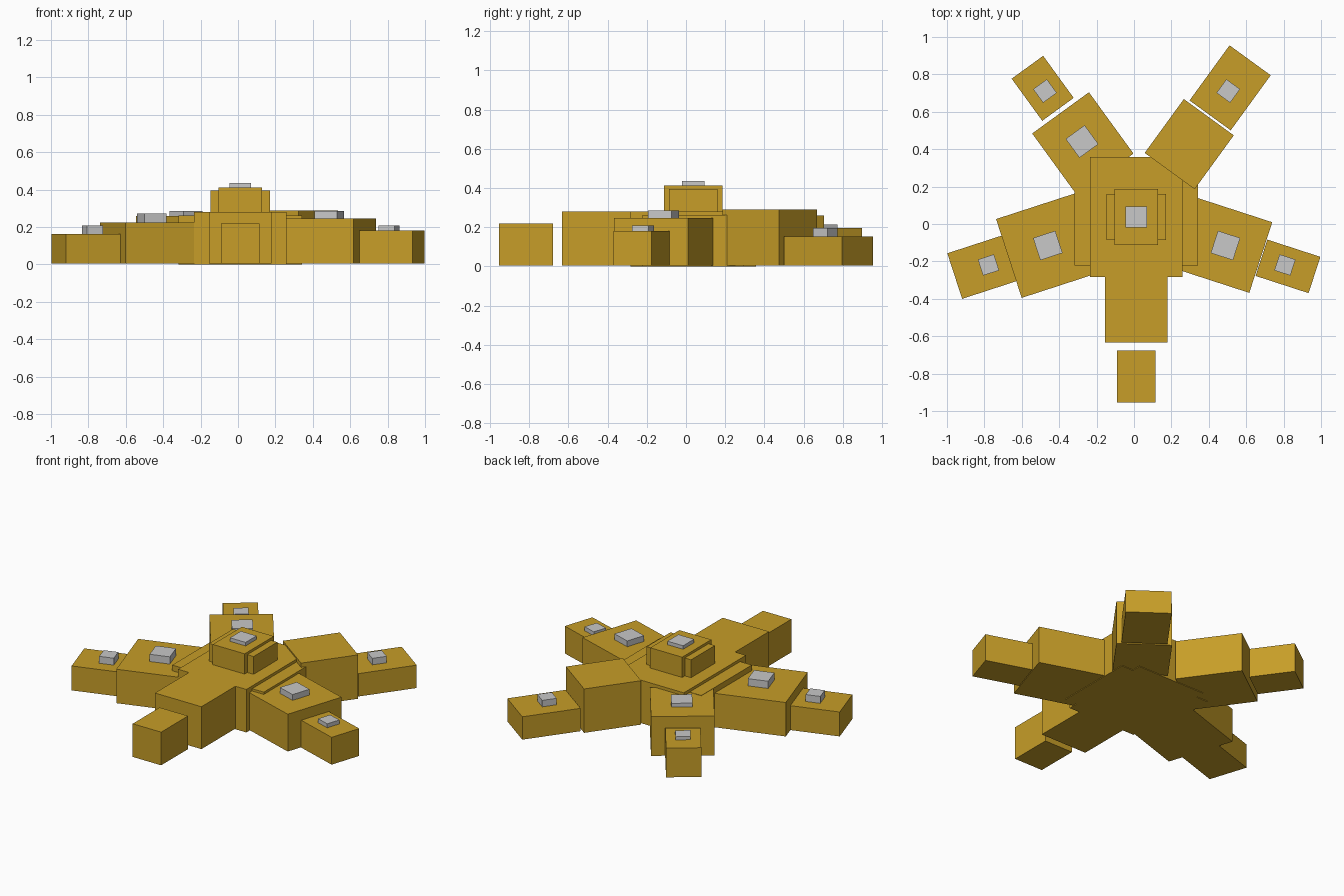
import bpy, math

if "Cube" in bpy.data.objects:
    bpy.data.objects.remove(bpy.data.objects["Cube"])


def material(name, rgb):
    m = bpy.data.materials.new(name)
    m.diffuse_color = (*rgb, 1)
    m.use_nodes = True
    m.node_tree.nodes["Principled BSDF"].inputs["Base Color"].default_value = m.diffuse_color
    return m


GOLD = material("golden_yellow", (0.57, 0.34, 0.021))
GREY = material("light_grey", (0.58, 0.58, 0.58))
CX, CY = 0.012, 0.037     # centre of the star


def box(name, x, y, sx, sy, z0, z1, mat, angle=0.0):
    bpy.ops.mesh.primitive_cube_add(size=1, location=(x, y, (z0 + z1) / 2),
                                    rotation=(0, 0, math.radians(angle)))
    o = bpy.context.object
    o.name = name
    o.scale = (sx, sy, z1 - z0)
    bpy.ops.object.transform_apply(location=False, rotation=False, scale=True)
    o.data.materials.append(mat)


# Central body: two crossed slabs, two crossed hump blocks and a stud
box("body_long", CX, CY, 0.492, 0.64, 0, 0.28, GOLD)
box("body_wide", CX, CY, 0.66, 0.52, 0, 0.262, GOLD)
box("hump_long", CX, CY, 0.23, 0.30, 0.25, 0.412, GOLD)
box("hump_wide", CX, CY, 0.32, 0.245, 0.25, 0.396, GOLD)
box("hump_stud", CX, CY, 0.113, 0.113, 0.38, 0.435, GREY)

# Arms: angle, (segment: distance, length, width, height), studs (x, y, side, top)
ARMS = {
    "front": (270, (0.49, 0.36, 0.335, 0.28), (0.853, 0.277, 0.205, 0.22), None, None),
    "right": (342, (0.485, 0.43, 0.397, 0.247), (0.853, 0.298, 0.204, 0.182),
              (0.489, -0.115, 0.125, 0.285), (0.807, -0.219, 0.09, 0.208)),
    "back_right": (54, (0.482, 0.356, 0.33, 0.29), (0.854, 0.364, 0.272, 0.153),
                   None, (0.504, 0.711, 0.09, 0.195)),
    "back_left": (126, (0.486, 0.405, 0.375, 0.26), (0.851, 0.278, 0.208, 0.195),
                  (-0.278, 0.441, 0.125, 0.285), (-0.476, 0.711, 0.09, 0.215)),
    "left": (198, (0.485, 0.462, 0.443, 0.225), (0.853, 0.335, 0.256, 0.163),
             (-0.461, -0.115, 0.125, 0.272), (-0.778, -0.219, 0.09, 0.208)),
}
for side, (angle, inner, tip, stud_in, stud_tip) in ARMS.items():
    a = math.radians(angle)
    for part, seg, stud in (("arm", inner, stud_in), ("arm_tip", tip, stud_tip)):
        d, length, width, top = seg
        box(f"{side}_{part}", CX + d * math.cos(a), CY + d * math.sin(a),
            length, width, 0.004, top, GOLD, angle)
        if stud:
            x, y, s, z = stud
            box(f"{side}_{part}_stud", x, y, s, s, top - 0.02, z, GREY, angle)
